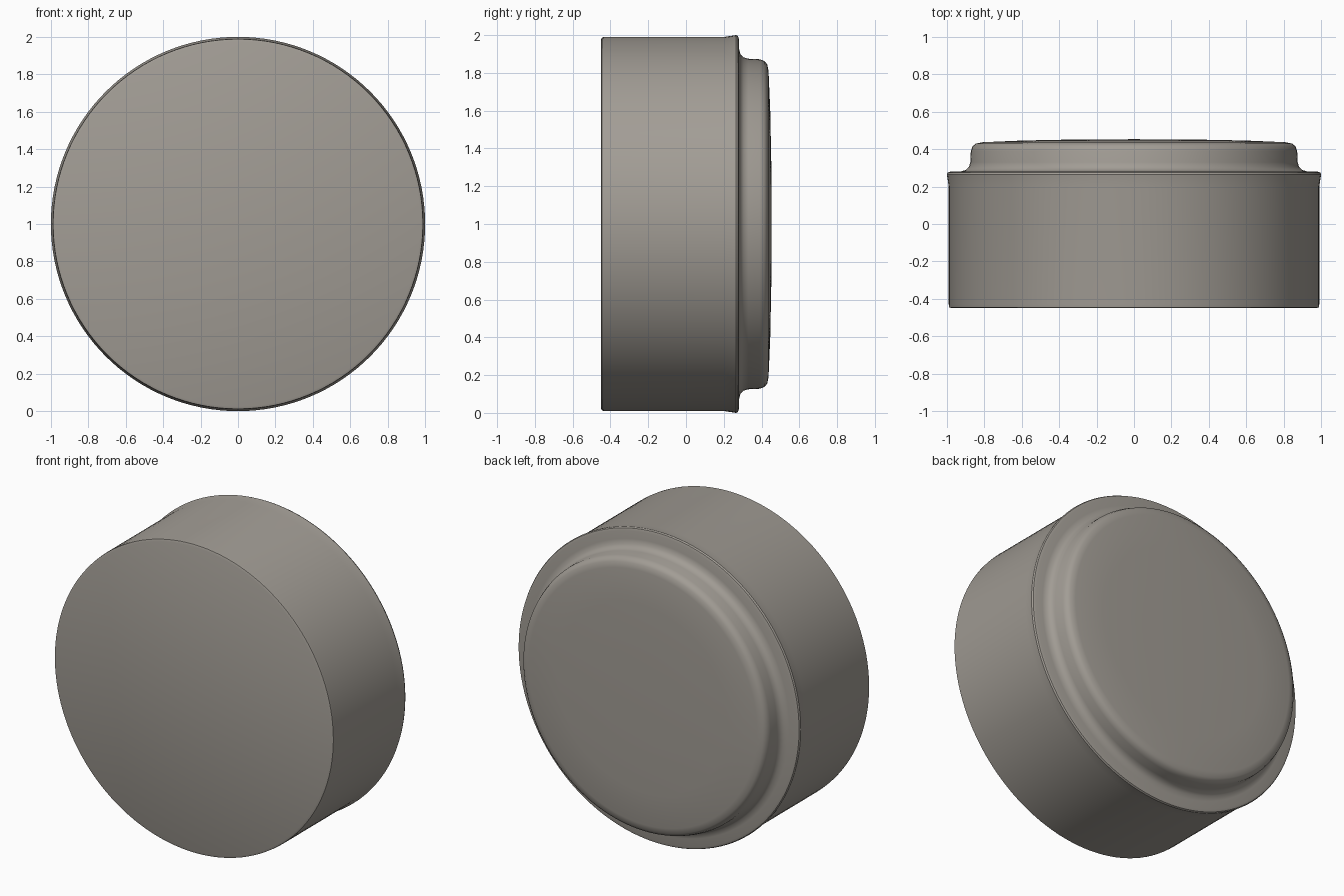
import bpy, bmesh, math
from mathutils import Matrix, Vector

cube = bpy.data.objects.get("Cube")
if cube:
    bpy.data.objects.remove(cube, do_unlink=True)

SEGMENTS = 128

# Single warm grey finish
grey = bpy.data.materials.new("warm_grey")
grey.use_nodes = True
colour = (0.36, 0.335, 0.30, 1)
grey.diffuse_color = colour
grey.node_tree.nodes["Principled BSDF"].inputs["Base Color"].default_value = colour


def lathe(name, profile):
    """Spin (radius, y) points around the y axis through z = 1."""
    bm = bmesh.new()
    verts = [bm.verts.new((r, y, 0)) for r, y in profile]
    edges = [bm.edges.new(pair) for pair in zip(verts, verts[1:])]
    bmesh.ops.spin(bm, geom=verts + edges, cent=(0, 0, 0), axis=(0, 1, 0),
                   angle=math.tau, steps=SEGMENTS, use_duplicate=False)
    bmesh.ops.remove_doubles(bm, verts=bm.verts, dist=0.0005)
    bmesh.ops.recalc_face_normals(bm, faces=bm.faces)
    bmesh.ops.translate(bm, verts=bm.verts, vec=(0, 0, 1))
    mesh = bpy.data.meshes.new(name)
    bm.to_mesh(mesh)
    bm.free()
    mesh.materials.append(grey)
    obj = bpy.data.objects.new(name, mesh)
    bpy.context.collection.objects.link(obj)
    bpy.ops.object.select_all(action="DESELECT")
    obj.select_set(True)
    bpy.context.view_layer.objects.active = obj
    bpy.ops.object.shade_smooth_by_angle(angle=math.radians(35))
    return obj


# Wide drum, stepped shoulder and softly domed back cap in one shell
lathe("drum_with_back_cap", [
    (0, -0.45), (0.975, -0.45), (0.988, -0.445), (0.99, -0.43),
    (0.99, 0.2), (1.0, 0.265), (0.995, 0.275), (0.98, 0.28),
    (0.93, 0.28), (0.9, 0.288), (0.882, 0.305), (0.875, 0.33),
    (0.872, 0.39), (0.863, 0.415), (0.845, 0.43), (0.81, 0.437),
    (0.6, 0.446), (0.3, 0.452), (0, 0.453),
])
